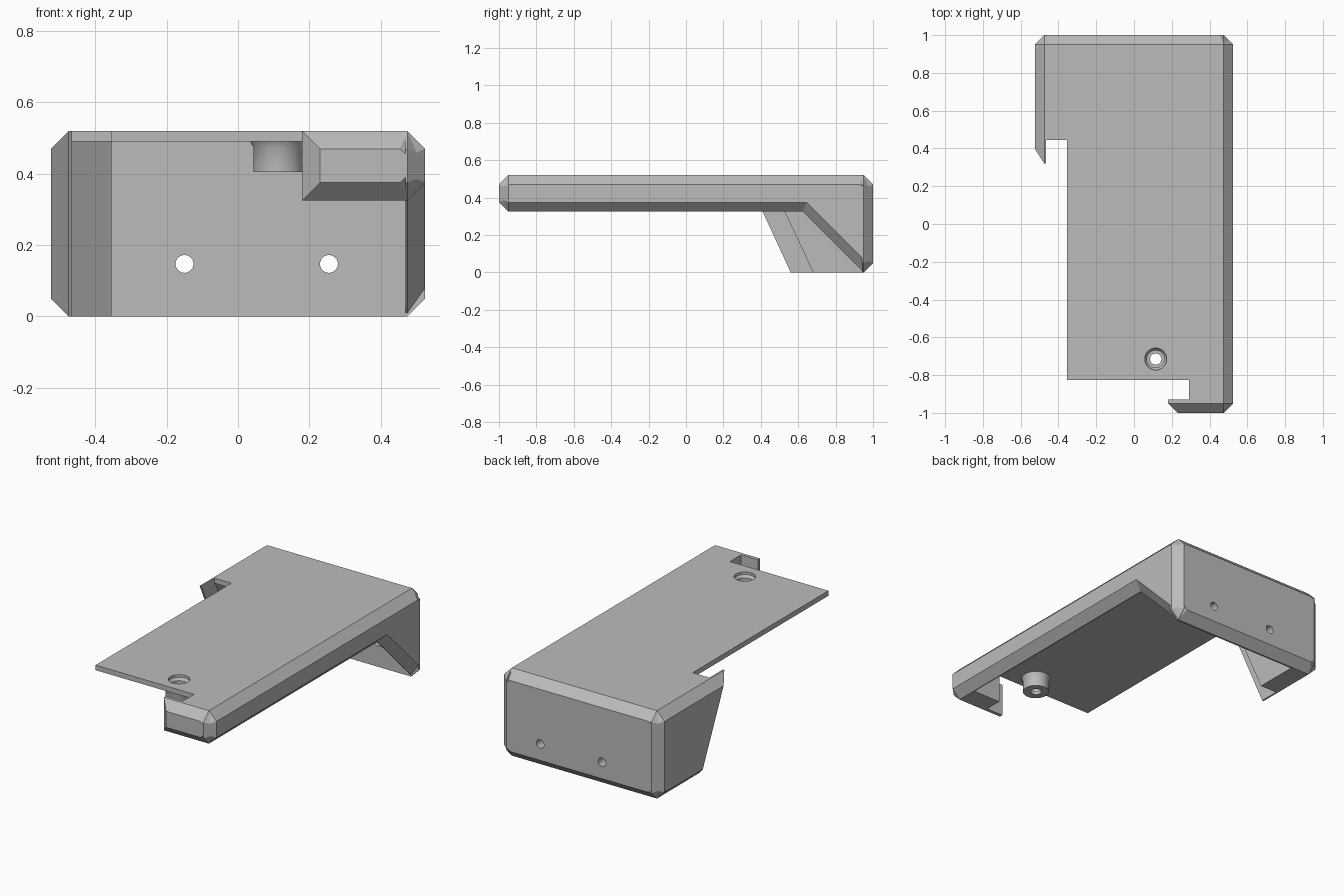
import bpy, bmesh, math
from mathutils import Vector

if "Cube" in bpy.data.objects:
    bpy.data.objects.remove(bpy.data.objects["Cube"])

GREY = bpy.data.materials.new("plain grey")
GREY.use_nodes = True
GREY.diffuse_color = (0.5, 0.5, 0.5, 1)
GREY.node_tree.nodes["Principled BSDF"].inputs["Base Color"].default_value = (0.5, 0.5, 0.5, 1)

BEVEL = 0.05


def inset(points, d):
    """Move every side of a convex-ish outline inwards by d."""
    n = len(points)
    area = sum(points[i][0] * points[(i + 1) % n][1] - points[(i + 1) % n][0] * points[i][1]
               for i in range(n))
    turn = 1 if area > 0 else -1
    result = []
    for i in range(n):
        p = Vector(points[i])
        a = (p - Vector(points[i - 1])).normalized()
        b = (Vector(points[(i + 1) % n]) - p).normalized()
        na, nb = Vector((-a.y, a.x)) * turn, Vector((-b.y, b.x)) * turn
        result.append(p + (na + nb) * d / (1 + na.dot(nb)))
    return result


def loft(name, sections, axis):
    """Solid through matching outlines, each at its own position on an axis."""
    place = {"x": lambda p, t: (t, p[0], p[1]),
             "y": lambda p, t: (p[0], t, p[1]),
             "z": lambda p, t: (p[0], p[1], t)}[axis]
    bm = bmesh.new()
    rings = [[bm.verts.new(place(p, t)) for p in pts] for pts, t in sections]
    n = len(rings[0])
    for low, high in zip(rings, rings[1:]):
        for i in range(n):
            j = (i + 1) % n
            bm.faces.new((low[i], low[j], high[j], high[i]))
    bm.faces.new(rings[0])
    bm.faces.new(rings[-1])
    return finish(name, bm)


def finish(name, bm):
    bmesh.ops.recalc_face_normals(bm, faces=bm.faces)
    mesh = bpy.data.meshes.new(name)
    bm.to_mesh(mesh)
    bm.free()
    mesh.materials.append(GREY)
    obj = bpy.data.objects.new(name, mesh)
    bpy.context.collection.objects.link(obj)
    return obj


def wall(name, outline, axis, inner, base, outer):
    """Wall whose outside edges are all chamfered."""
    return loft(name, [(outline, inner), (outline, base), (inset(outline, BEVEL), outer)], axis)


def drill(obj, centre, radius, axis):
    circle = [(centre[0] + radius * math.cos(k * math.tau / 32),
               centre[1] + radius * math.sin(k * math.tau / 32)) for k in range(32)]
    cutter = loft("hole_cutter", [(circle, 0.3), (circle, 1.2)], axis)
    cutter.hide_render = True
    mod = obj.modifiers.new("hole", "BOOLEAN")
    mod.operation, mod.object, mod.solver = "DIFFERENCE", cutter, "EXACT"
    bpy.context.view_layer.objects.active = obj
    bpy.ops.object.modifier_apply(modifier=mod.name)
    bpy.data.objects.remove(cutter)


# Long left wall with a diagonal drop to the back
wall("left_wall", [(-0.95, 0.325), (0.625, 0.325), (0.95, 0), (1, 0.05), (1, 0.47),
                   (0.95, 0.52), (-0.95, 0.52), (-1, 0.47), (-1, 0.375)],
     "x", 0.47, 0.475, 0.525)

# Short right wall with a slanted front edge
wall("right_wall", [(0.56, 0), (0.95, 0), (1, 0.05), (1, 0.47), (0.95, 0.52), (0.32, 0.52)],
     "x", -0.465, -0.475, -0.525)

# Front lip
wall("front_lip", [(0.18, 0.325), (0.475, 0.325), (0.525, 0.375), (0.525, 0.47),
                   (0.475, 0.52), (0.18, 0.52)],
     "y", -0.93, -0.95, -1)

# Back wall with two screw holes
back = wall("back_wall", [(-0.475, 0), (0.475, 0), (0.525, 0.05), (0.525, 0.47),
                          (0.475, 0.52), (-0.475, 0.52), (-0.525, 0.47), (-0.525, 0.05)],
            "y", 0.94, 0.95, 1)
for x in (-0.15, 0.255):
    drill(back, (x, 0.147), 0.025, "y")

# Top plate, notched beside both lips
plate = [(-0.355, -0.825), (0.29, -0.825), (0.29, -0.94), (0.475, -0.95), (0.475, 0.95),
         (-0.475, 0.95), (-0.47, 0.445), (-0.355, 0.445)]
top = loft("top_plate", [(plate, 0.49), (plate, 0.52)], "z")
BOSS = (0.115, -0.715)
drill(top, BOSS, 0.058, "z")

# Thick steps behind the lips
step = [(0.445, 0.5), (0.68, 0), (0.945, 0), (0.945, 0.5)]
loft("right_step", [(step, -0.466), (step, -0.355)], "x")
block = [(0.29, -0.932), (0.473, -0.932), (0.473, -0.825), (0.29, -0.825)]
loft("front_step", [(block, 0.325), (block, 0.5)], "z")

# Hollow screw boss under the plate
profile = [(0.058, 0.52), (0.058, 0.505), (0.046, 0.49), (0.046, 0.425), (0.03, 0.425),
           (0.03, 0.405), (0.072, 0.405), (0.072, 0.475), (0.082, 0.492), (0.06, 0.492)]
bm = bmesh.new()
verts = [bm.verts.new((BOSS[0] + r, BOSS[1], z)) for r, z in profile]
edges = [bm.edges.new(pair) for pair in zip(verts, verts[1:])]
bmesh.ops.spin(bm, geom=verts + edges, cent=(*BOSS, 0), axis=(0, 0, 1),
               angle=math.tau, steps=48)
bmesh.ops.remove_doubles(bm, verts=bm.verts, dist=0.0005)
boss = finish("screw_boss", bm)
bpy.ops.object.select_all(action="DESELECT")
boss.select_set(True)
bpy.context.view_layer.objects.active = boss
bpy.ops.object.shade_smooth_by_angle(angle=math.radians(35))
